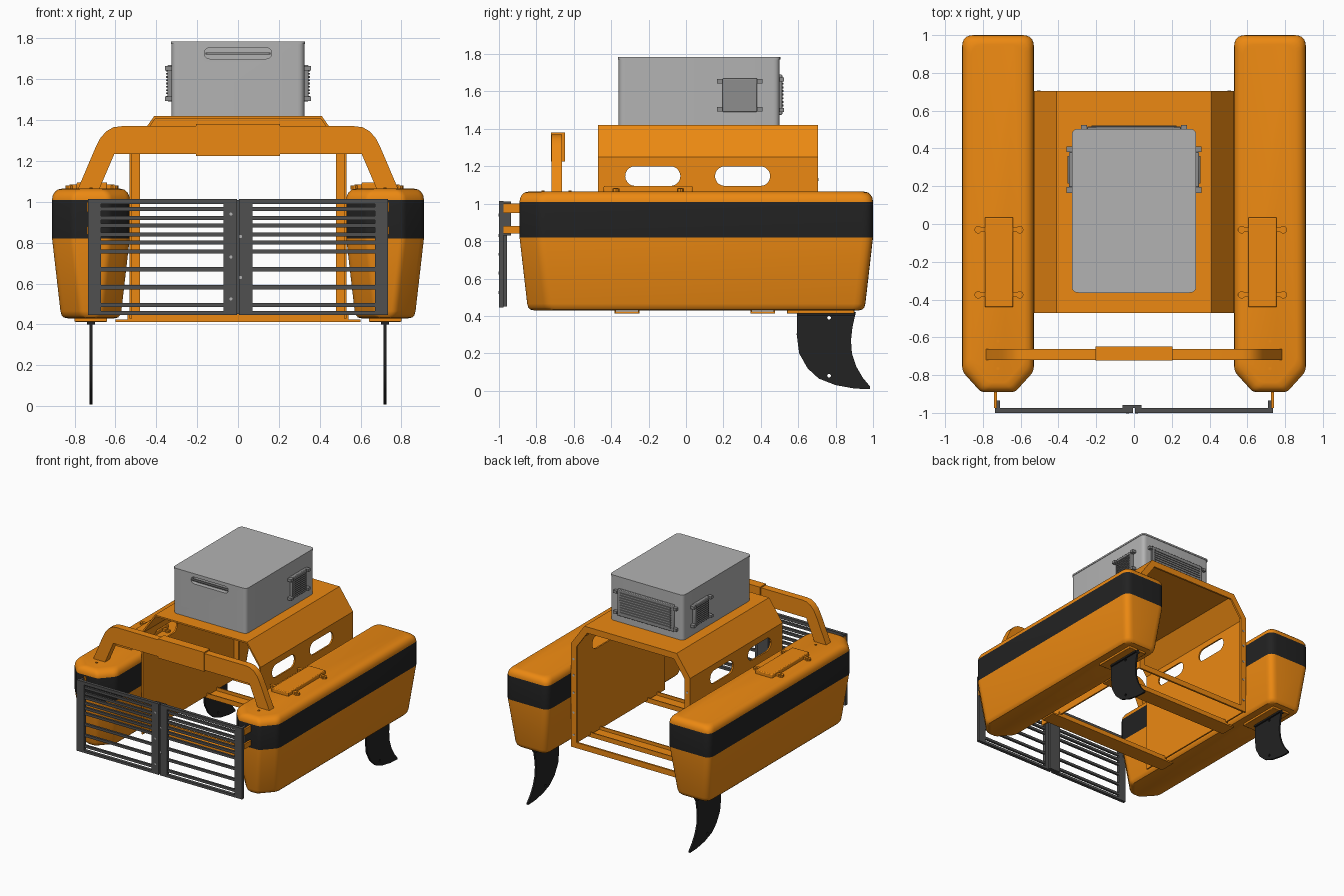
import bpy, bmesh, math
from mathutils import Vector

if "Cube" in bpy.data.objects:
    bpy.data.objects.remove(bpy.data.objects["Cube"])


def material(name, r, g, b):
    m = bpy.data.materials.new(name)
    m.diffuse_color = (r, g, b, 1)
    m.use_nodes = True
    m.node_tree.nodes["Principled BSDF"].inputs["Base Color"].default_value = m.diffuse_color
    return m


ORANGE = material("orange", .84, .25, .006)
BLACK = material("black", .016, .016, .016)
DARK = material("dark_grey", .08, .08, .08)
GREY = material("case_grey", .45, .45, .45)
VENT = material("vent_grey", .27, .27, .27)


def finish(name, bm, *mats):
    bmesh.ops.recalc_face_normals(bm, faces=bm.faces)
    me = bpy.data.meshes.new(name)
    bm.to_mesh(me)
    bm.free()
    ob = bpy.data.objects.new(name, me)
    bpy.context.collection.objects.link(ob)
    for m in mats:
        me.materials.append(m)
    return ob


def loft(name, rings, mats, mat_of=lambda i: 0):
    bm = bmesh.new()
    loops = [[bm.verts.new(p) for p in r] for r in rings]
    n = len(loops[0])
    for i in range(len(loops) - 1):
        for j in range(n):
            k = (j + 1) % n
            f = bm.faces.new((loops[i][j], loops[i][k], loops[i + 1][k], loops[i + 1][j]))
            f.material_index = mat_of(i)
    bm.faces.new(loops[0][::-1])
    bm.faces.new(loops[-1])
    return finish(name, bm, *mats)


def prism(name, pts, axis, a, b, mat):
    place = {'x': lambda u, v, w: (w, u, v), 'y': lambda u, v, w: (u, w, v),
             'z': lambda u, v, w: (u, v, w)}[axis]
    return loft(name, [[place(u, v, w) for u, v in pts] for w in (a, b)], [mat])


def box(name, x, y, z, mat, bevel=0):
    x, y = sorted(x), sorted(y)
    ob = prism(name, [(x[0], y[0]), (x[1], y[0]), (x[1], y[1]), (x[0], y[1])], 'z', *z, mat)
    if bevel:
        m = ob.modifiers.new("bevel", 'BEVEL')
        m.width, m.segments = bevel, 2
    return ob


def fillet(pts, radii, steps=5):
    out = []
    for i, p in enumerate(pts):
        p = Vector(p)
        a = p + (Vector(pts[i - 1]) - p).normalized() * radii[i]
        b = p + (Vector(pts[(i + 1) % len(pts)]) - p).normalized() * radii[i]
        for k in range(steps + 1):
            t = k / steps
            out.append(tuple(a * (1 - t) ** 2 + p * 2 * t * (1 - t) + b * t * t))
    return out


def stadium(u0, u1, v0, v1, n=10):
    r, c = (v1 - v0) / 2, (v0 + v1) / 2
    ends = ((u1 - r, -90), (u0 + r, 90))
    return [(u + r * math.cos(math.radians(s + 180 * k / n)), c + r * math.sin(math.radians(s + 180 * k / n)))
            for u, s in ends for k in range(n + 1)]


def cut(ob, cutter):
    cutter.hide_render = True
    cutter.hide_set(True)
    m = ob.modifiers.new("cut", 'BOOLEAN')
    m.operation, m.object, m.solver = 'DIFFERENCE', cutter, 'EXACT'


def disc(name, p, axis, r, h, mat):
    i = 'xyz'.index(axis)
    uv = [p[j] for j in range(3) if j != i]
    pts = [(uv[0] + r * math.cos(k * math.pi / 5), uv[1] + r * math.sin(k * math.pi / 5)) for k in range(10)]
    return prism(name, pts, axis, p[i] - h / 2, p[i] + h / 2, mat)


# hulls: tapered below, straight black band, rounded deck edge
def hull_ring(cx, z, i):
    w, f, r = .19 - i, -.89 + i, 1 - i
    pts = [(cx - w + .1, f), (cx + w - .1, f), (cx + w, f + .11), (cx + w, r), (cx - w, r), (cx - w, f + .11)]
    return [(x, y, z) for x, y in fillet(pts, [.02, .02, .03, .06, .06, .03])]


LEVELS = [(.43, .075), (.434, .057), (.445, .047), (.465, .041), (.82, 0), (1.01, 0),
          (1.03, .003), (1.047, .012), (1.06, .027), (1.065, .05)]
for s, side in ((-1, "left"), (1, "right")):
    loft(side + "_hull", [hull_ring(s * .72, z, i) for z, i in LEVELS], [ORANGE, BLACK],
         lambda i: 1 if i == 4 else 0)

    # fin with mounting plate
    fin = [(.595, .42), (.592, .3), (.605, .2), (.65, .12), (.71, .065), (.8, .03), (.9, .012), (.985, .008),
           (.985, .022), (.945, .07), (.91, .13), (.887, .2), (.882, .27), (.89, .34), (.908, .42)]
    ob = prism(side + "_fin", fin, 'x', s * .72 - .007, s * .72 + .007, BLACK)
    for y, z in ((.765, .39), (.765, .08)):
        cut(ob, disc("fin_hole_cutter", (s * .72, y, z), 'x', .01, .1, BLACK))
    box(side + "_fin_mount", (s * .64, s * .8), (.54, .9), (.413, .433), ORANGE, .004)
    box(side + "_fin_clamp", (s * .7, s * .74), (.6, .9), (.40, .415), BLACK)

    # deck hatch with latches
    hx = -.715 if s < 0 else .68
    box(side + "_hatch", (hx - .075, hx + .075), (-.44, .035), (1.06, 1.095), ORANGE, .006)
    for y in (-.03, -.375):
        for d in (-1, 1):
            box(side + "_hatch_latch", (hx + d * .07, hx + d * .11), (y - .012, y + .012), (1.06, 1.085), ORANGE)
            disc(side + "_latch_eye", (hx + d * .11, y, 1.071), 'z', .02, .02, ORANGE)
    for y in (-.62, -.765):
        disc(side + "_deck_bolt", (s * .72, y, 1.066), 'z', .008, .008, ORANGE)

    # bracket carrying the front guard
    box(side + "_guard_bracket", (s * .725, s * .74), (-.975, -.88), (.95, 1.0), ORANGE)
    box(side + "_guard_bracket_lower", (s * .725, s * .74), (-.975, -.88), (.84, .88), ORANGE)
    box(side + "_guard_ear", (s * .71, s * .727), (-.99, -.935), (.83, 1.012), DARK)

    # guard panel: frame and slats
    box(side + "_guard_outer_stile", (s * .67, s * .735), (-1, -.975), (.445, 1.015), DARK)
    box(side + "_guard_inner_stile", (s * .006, s * .07), (-1, -.975), (.445, 1.015), DARK)
    for z in ((.99, 1.015), (.445, .465)):
        box(side + "_guard_rail", (s * .01, s * .73), (-1, -.975), z, DARK)
    for z in (.965, .92, .885, .84, .80, .757, .67, .582, .495):
        box(side + "_guard_slat", (s * .05, s * .69), (-.995, -.978), (z - .01, z + .01), DARK)

    # side vent on the case
    box(side + "_vent", (s * .32, s * .345), (.195, .38), (1.49, 1.67), VENT, .006)
    for k in range(9):
        z = 1.515 + k * .016
        box(side + "_vent_louvre", (s * .34, s * .352), (.215, .36), (z - .004, z + .004), VENT)
    for y in (.18, .395):
        for z in (1.505, 1.655):
            box(side + "_vent_clip", (s * .32, s * .358), (y - .015, y + .015), (z - .011, z + .011), VENT)

# guard centre joint
box("guard_joint_plate", (-.06, .04), (-.975, -.957), (.45, 1.01), DARK)
for x, z in ((-.035, .94), (.012, .83), (-.035, .73), (.012, .63), (-.035, .525)):
    disc("guard_bolt", (x, -1, z), 'y', .008, .004, GREY)


# canopy: open folded sheet between the hulls, with side windows
def fold(t, z0):
    outer = [(.53, z0), (.53, 1.25), (.41, 1.42)]
    inner = [(.53 - t, z0), (.53 - t, 1.25 - t * .3), (.41 - t * .5, 1.42 - t)]
    m = lambda p: [(-x, z) for x, z in p]
    return outer + m(outer)[::-1] + m(inner) + inner[::-1]


canopy = prism("canopy", fold(.012, .43), 'y', -.47, .70, ORANGE)
for y0, y1 in ((-.325, -.03), (.155, .45)):
    cut(canopy, prism("window_cutter", stadium(y0, y1, 1.095, 1.2), 'x', -.7, .7, ORANGE))
prism("rear_frame", fold(.05, .42), 'y', .69, .705, ORANGE)
box("rear_frame_sill", (-.53, .53), (.69, .705), (.42, .465), ORANGE)
for s in (-1, 1):
    for z in (.52, .7, .86, 1.0, 1.13):
        disc("frame_bolt", (s * .505, .705, z), 'y', .009, .006, GREY)

# cross beams under the hulls
for y in (-.315, .41):
    box("cross_beam", (-.6, .6), (y - .065, y + .065), (.412, .424), ORANGE)
    for d in (-.062, .062):
        box("cross_beam_lip", (-.54, .54), (y + d - .004, y + d + .004), (.412, .45), ORANGE)

# front arch with centre sleeve
outer = [(.785, 1.06), (.70, 1.26), (.675, 1.31), (.645, 1.345), (.61, 1.365), (.57, 1.37)]
inner = [(.68, 1.06), (.605, 1.235)]
flip = lambda p: [(-x, z) for x, z in p]
prism("front_arch", outer + flip(outer)[::-1] + flip(inner) + inner[::-1], 'y', -.72, -.662, ORANGE)
box("arch_sleeve", (-.205, .205), (-.723, -.648), (1.225, 1.38), ORANGE)

# equipment case
plan = lambda g: fillet([(-.325 - g, -.36 - g), (.325 + g, -.36 - g), (.325 + g, .5 + g), (-.325 - g, .5 + g)],
                        [.035] * 4)
case = prism("equipment_case", plan(0), 'z', 1.42, 1.775, GREY)
cut(case, prism("handle_cutter", stadium(-.165, .165, 1.70, 1.755), 'y', -.4, -.325, GREY))
prism("case_lid", plan(.004), 'z', 1.772, 1.785, GREY)
box("case_handle", (-.16, .16), (-.358, -.34), (1.72, 1.732), VENT, .004)

# rear vent on the case
box("rear_vent", (-.25, .25), (.495, .515), (1.475, 1.69), VENT, .005)
for k in range(9):
    z = 1.505 + k * .0195
    box("rear_vent_louvre", (-.225, .225), (.51, .522), (z - .005, z + .005), VENT)
for x in (-.265, .265):
    for z in (1.5, 1.665):
        box("rear_vent_clip", (x - .015, x + .015), (.495, .525), (z - .011, z + .011), VENT)

# smooth the curved surfaces
for ob in bpy.data.objects:
    ob.select_set(not ob.hide_render)
bpy.context.view_layer.objects.active = canopy
bpy.ops.object.shade_smooth_by_angle(angle=math.radians(30))
